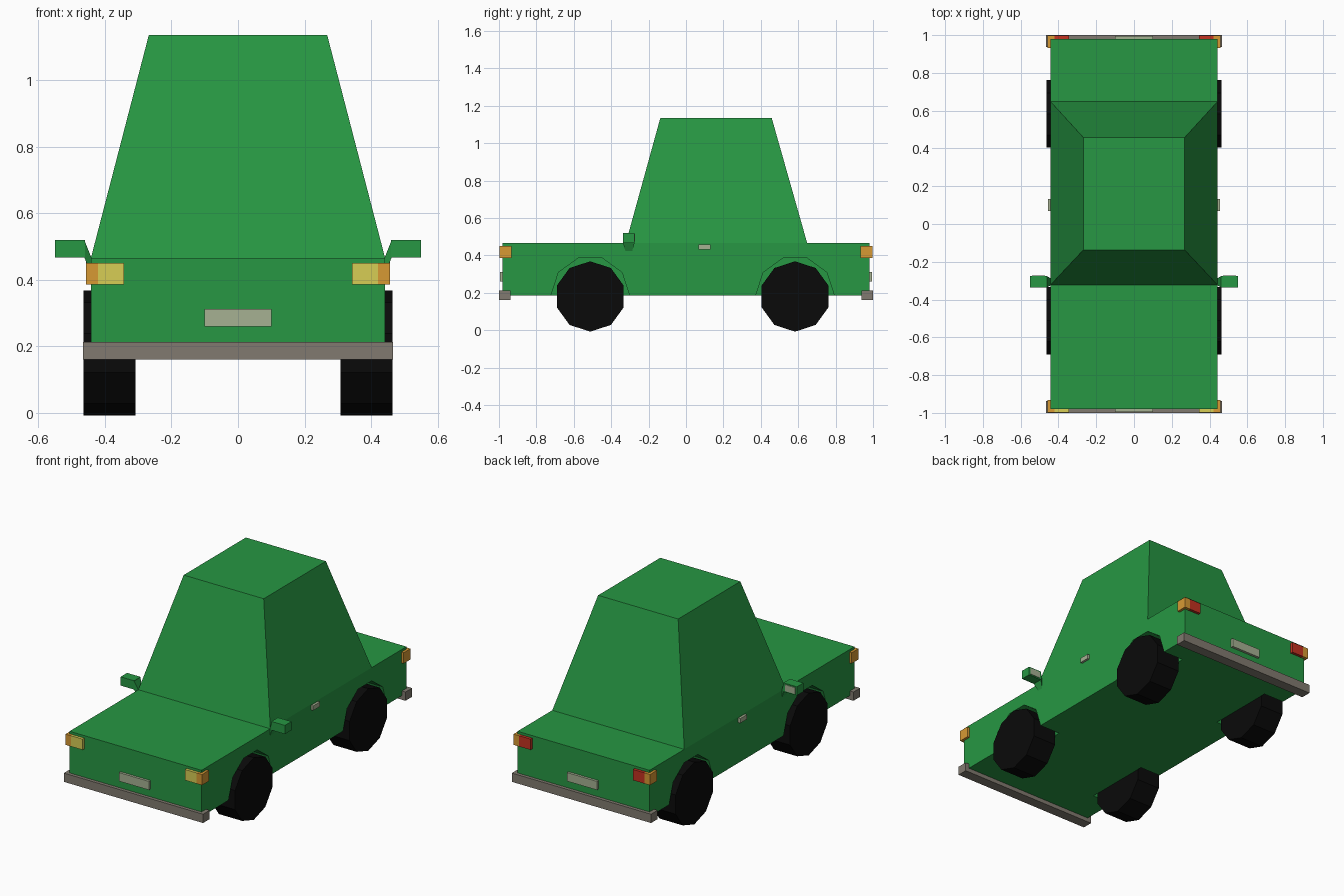
import bpy, bmesh, math
from mathutils import Matrix

if "Cube" in bpy.data.objects:
    bpy.data.objects.remove(bpy.data.objects["Cube"])


def material(name, rgb):
    m = bpy.data.materials.new(name)
    m.diffuse_color = (*rgb, 1)
    m.use_nodes = True
    m.node_tree.nodes["Principled BSDF"].inputs["Base Color"].default_value = m.diffuse_color
    return m


GREEN = material("green paint", (0.02, 0.31, 0.056))
BLACK = material("black rubber", (0.003, 0.003, 0.003))
GREY = material("bumper grey", (0.22, 0.195, 0.16))
SILVER = material("pale plate", (0.38, 0.44, 0.29))
AMBER = material("amber lamp", (0.68, 0.32, 0.034))
YELLOW = material("yellow lamp", (0.68, 0.61, 0.09))
RED = material("red lamp", (0.55, 0.032, 0.015))


def finish(name, bm, mat):
    bmesh.ops.recalc_face_normals(bm, faces=bm.faces)
    me = bpy.data.meshes.new(name)
    bm.to_mesh(me)
    bm.free()
    me.materials.append(mat)
    ob = bpy.data.objects.new(name, me)
    bpy.context.collection.objects.link(ob)
    return ob


def rect_loft(name, a, b, axis, mat, cap_a=True):
    """Loft between two rectangles; each is (position, u0, u1, v0, v1)."""
    bm = bmesh.new()
    rings = []
    for p, u0, u1, v0, v1 in (a, b):
        ring = []
        for u, v in ((u0, v0), (u1, v0), (u1, v1), (u0, v1)):
            co = [u, v]
            co.insert(axis, p)
            ring.append(bm.verts.new(co))
        rings.append(ring)
    r, s = rings
    for i in range(4):
        j = (i + 1) % 4
        bm.faces.new((r[i], r[j], s[j], s[i]))
    if cap_a:
        bm.faces.new(r)
    bm.faces.new(s)
    return finish(name, bm, mat)


def box(name, x, y, z, mat):
    lo, hi = sorted(x), None
    lo, hi = lo
    y, z = sorted(y), sorted(z)
    return rect_loft(name, (lo, *y, *z), (hi, *y, *z), 0, mat)


def drum(name, x0, x1, y, z, r, sides, turn, mat):
    """Polygonal cylinder lying along x."""
    bm = bmesh.new()
    bmesh.ops.create_cone(bm, cap_ends=True, segments=sides, radius1=r, radius2=r,
                          depth=abs(x1 - x0))
    m = (Matrix.Translation(((x0 + x1) / 2, y, z)) @ Matrix.Rotation(turn, 4, 'X')
         @ Matrix.Rotation(math.pi / 2, 4, 'Y'))
    bmesh.ops.transform(bm, matrix=m, verts=bm.verts)
    # Put the first vertex direction along the chosen angle
    return finish(name, bm, mat)


# Main body and tapered cabin
body = box("body", (-0.442, 0.442), (-0.98, 0.98), (0.185, 0.465), GREEN)
rect_loft("cabin", (0.465, -0.442, 0.442, -0.322, 0.648),
          (1.135, -0.268, 0.268, -0.137, 0.458), 2, GREEN, cap_a=False)

for sx, side in ((-1, "left"), (1, "right")):
    # Wheels in ten-sided arches cut from the body
    for y, end in ((-0.512, "front"), (0.583, "rear")):
        drum(f"{end}_{side}_wheel", sx * 0.308, sx * 0.464, y, 0.18, 0.188, 10,
             math.pi / 2, BLACK)
        cut = drum(f"{end}_{side}_arch_cutter", sx * 0.305, sx * 0.6, y, 0.185, 0.21, 10,
                   0, GREEN)
        cut.hide_render = True
        cut.hide_viewport = True
        mod = body.modifiers.new(cut.name, 'BOOLEAN')
        mod.operation = 'DIFFERENCE'
        mod.solver = 'EXACT'
        mod.object = cut

    # Lamps: amber corners wrapping the body, yellow in front, red behind
    for sy, end, lens in ((-1, "front", YELLOW), (1, "rear", RED)):
        box(f"{end}_{side}_corner_lamp", (sx * 0.42, sx * 0.457),
            (sy * 0.932, sy * 0.997), (0.385, 0.45), AMBER)
        box(f"{end}_{side}_lamp", (sx * 0.343, sx * 0.42),
            (sy * 0.97, sy * 0.997), (0.385, 0.45), lens)

    # Door handle
    box(f"{side}_door_handle", (sx * 0.435, sx * 0.456), (0.068, 0.132), (0.43, 0.458), SILVER)

    # Wing mirror: housing, tapered stalk and glass
    box(f"{side}_mirror", (sx * 0.46, sx * 0.55), (-0.337, -0.275), (0.467, 0.52), GREEN)
    rect_loft(f"{side}_mirror_stalk", (sx * 0.438, -0.322, -0.29, 0.415, 0.46),
              (sx * 0.462, -0.337, -0.275, 0.467, 0.52), 0, GREEN)
    box(f"{side}_mirror_glass", (sx * 0.472, sx * 0.54), (-0.276, -0.272), (0.474, 0.513), SILVER)

# Bumpers and number plates
for sy, end in ((-1, "front"), (1, "rear")):
    box(f"{end}_bumper", (-0.466, 0.466), (sy * 0.937, sy * 1.0), (0.16, 0.213), GREY)
    box(f"{end}_plate", (-0.1, 0.1), (sy * 0.975, sy * 0.995), (0.26, 0.312), SILVER)
